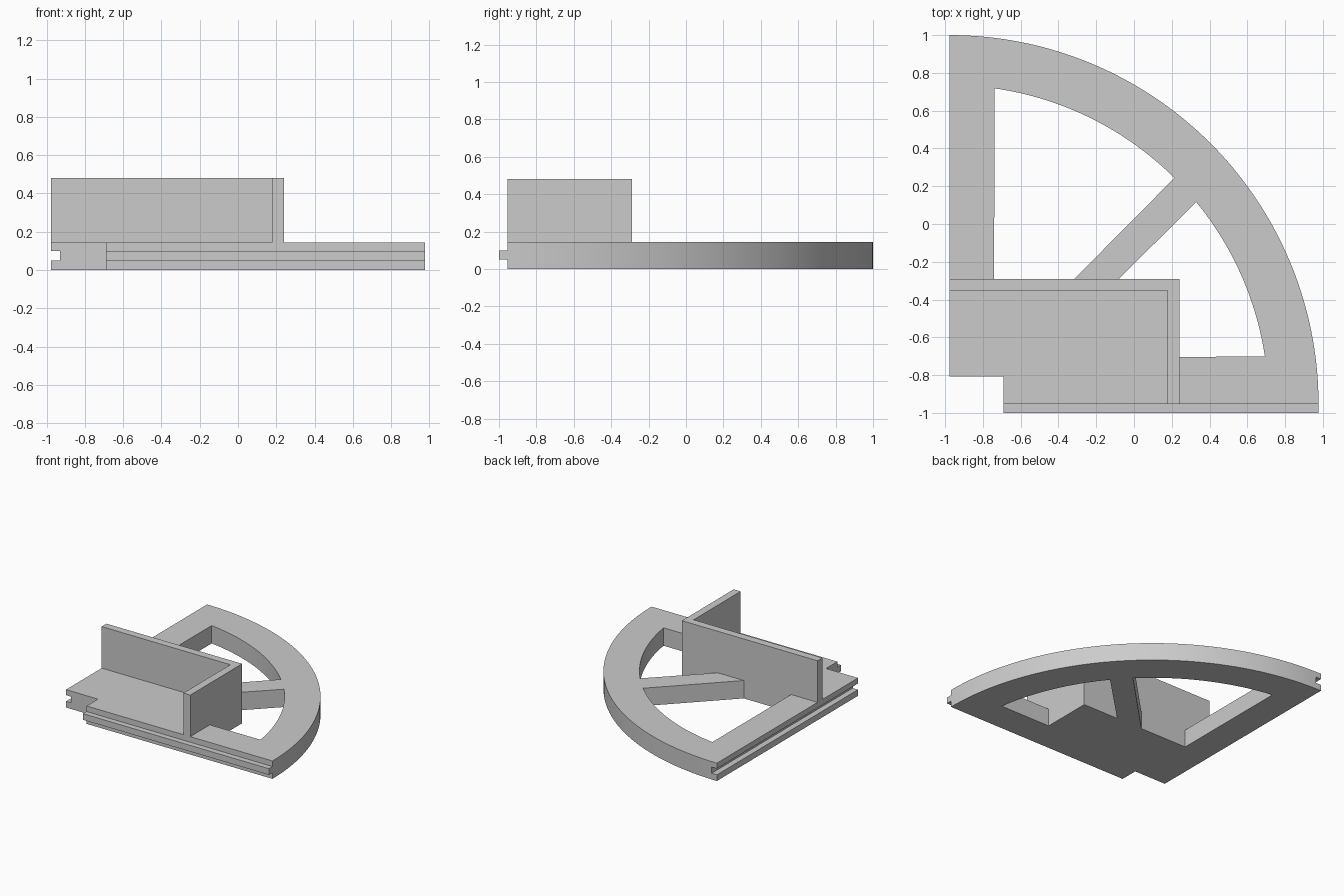
import bpy, bmesh
from math import radians, cos, sin, atan2, hypot

cube = bpy.data.objects.get("Cube")
if cube:
    bpy.data.objects.remove(cube, do_unlink=True)

CX, CY = -0.977, -0.954      # centre of the quarter circle
R_OUT, R_IN = 1.954, 1.689
BASE, WALL = 0.145, 0.482    # top heights of the base and the walls
LOW, HIGH = 0.05, 0.10       # tongue and groove heights
BACK, SIDE = -0.29, 0.24     # outer faces of the walls
GAUGE = 0.062                # wall thickness

grey = bpy.data.materials.new("light grey")
grey.use_nodes = True
grey.diffuse_color = (0.6, 0.6, 0.6, 1)
grey.node_tree.nodes["Principled BSDF"].inputs["Base Color"].default_value = (0.6, 0.6, 0.6, 1)


def prism(name, outline, z0, z1):
    """Upright prism from a counter-clockwise outline."""
    bm = bmesh.new()
    face = bm.faces.new([bm.verts.new((x, y, z0)) for x, y in outline])
    top = bmesh.ops.extrude_face_region(bm, geom=[face])["geom"]
    bmesh.ops.translate(bm, vec=(0, 0, z1 - z0),
                        verts=[v for v in top if isinstance(v, bmesh.types.BMVert)])
    bmesh.ops.recalc_face_normals(bm, faces=bm.faces)
    mesh = bpy.data.meshes.new(name)
    bm.to_mesh(mesh)
    bm.free()
    mesh.materials.append(grey)
    obj = bpy.data.objects.new(name, mesh)
    bpy.context.collection.objects.link(obj)
    return obj


def box(name, x0, x1, y0, y1, z0, z1):
    return prism(name, [(x0, y0), (x1, y0), (x1, y1), (x0, y1)], z0, z1)


def arc(radius, start, end, steps):
    angles = [start + (end - start) * i / steps for i in range(steps + 1)]
    return [(CX + radius * cos(a), CY + radius * sin(a)) for a in angles]


def inner_arc(p, q):
    """Inner rim between the directions of two points."""
    a, b = (atan2(y - CY, x - CX) for x, y in (p, q))
    return arc(R_IN, a, b, 32)


def activate(obj):
    bpy.ops.object.select_all(action="DESELECT")
    obj.select_set(True)
    bpy.context.view_layer.objects.active = obj


def cut(obj, cutter):
    mod = obj.modifiers.new("cut", "BOOLEAN")
    mod.operation, mod.solver, mod.object = "DIFFERENCE", "EXACT", cutter
    activate(obj)
    bpy.ops.object.modifier_apply(modifier=mod.name)
    bpy.data.objects.remove(cutter, do_unlink=True)


# Quarter-circle base with rim, arms and diagonal spoke
base = prism("quarter_base", [(CX, CY)] + arc(R_OUT, 0, radians(90), 96), 0, BASE)

# Openings either side of the spoke
left_arm, front_arm = -0.74, -0.703
back_opening = [(left_arm, BACK), (-0.315, BACK)] + inner_arc((0.21, 0.24), (left_arm, 0.715))
side_opening = ([(SIDE, front_arm)] + inner_arc((0.69, front_arm), (0.325, 0.112))
                + [(-0.08, BACK), (SIDE, BACK)])
for outline in (back_opening, side_opening):
    cut(base, prism("opening_cutter", outline, -0.1, 0.3))

# Corner notch and the groove along the straight side
cut(base, box("corner_cutter", -1.2, -0.69, -1.2, -0.808, -0.1, 0.3))
cut(base, box("groove_cutter", -1.2, CX + 0.047, -1.2, 1.2, LOW, HIGH))
activate(base)
bpy.ops.object.shade_smooth_by_angle(angle=radians(30))

# Tongue along the front edge
box("front_tongue", -0.69, CX + R_OUT, -1.0, CY, LOW, HIGH)

# L-shaped upright walls
prism("corner_wall", [(CX, BACK - GAUGE), (SIDE - GAUGE, BACK - GAUGE), (SIDE - GAUGE, CY),
                      (SIDE, CY), (SIDE, BACK), (CX, BACK)], BASE, WALL)
